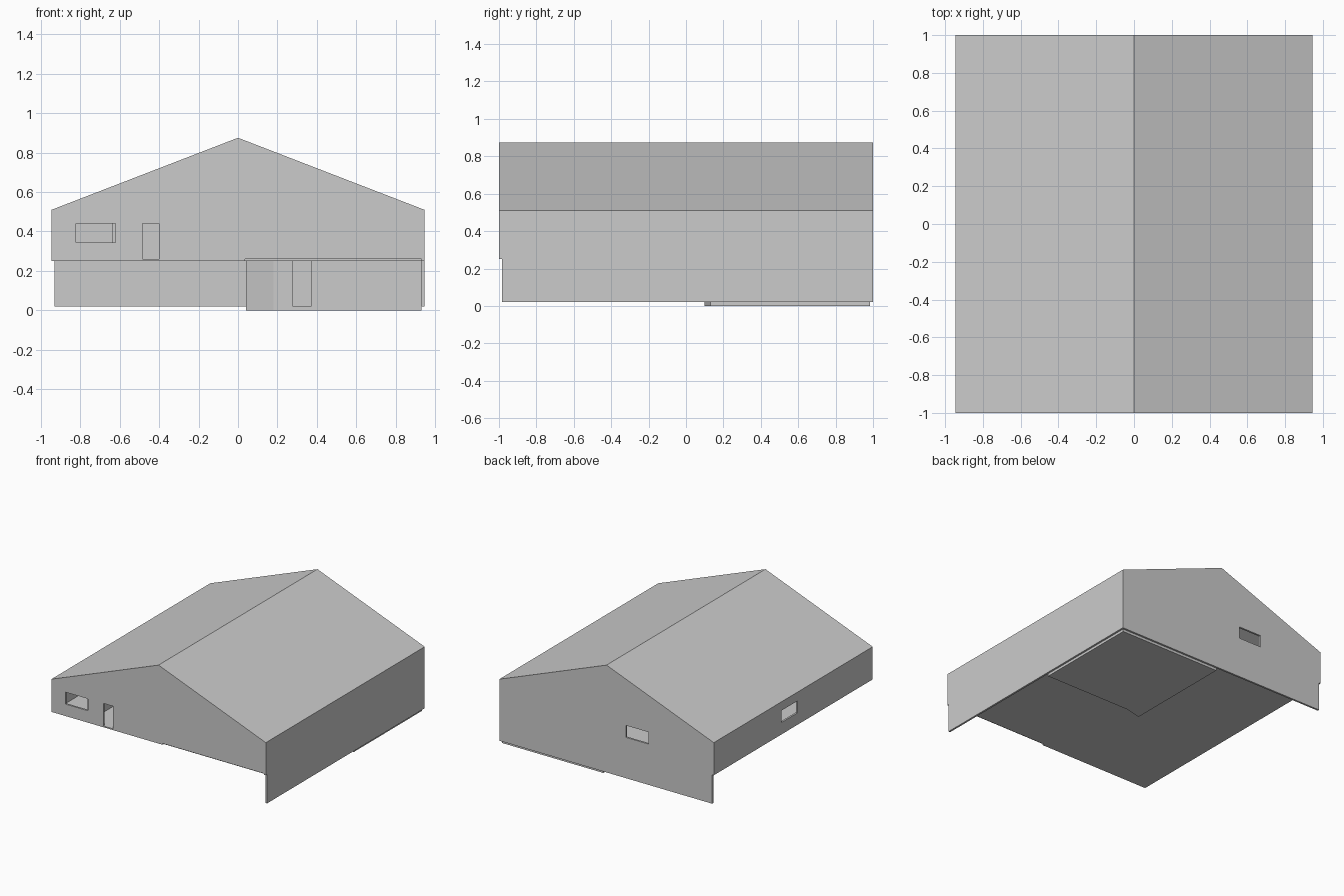
import bpy, bmesh

if "Cube" in bpy.data.objects:
    bpy.data.objects.remove(bpy.data.objects["Cube"])


def prism(name, pts, axis, a, b):
    """Extrude a 2D outline along z (plan outline) or y (front outline)."""
    place = (lambda p, t: (p[0], p[1], t)) if axis == 'z' else (lambda p, t: (p[0], t, p[1]))
    bm = bmesh.new()
    lo = [bm.verts.new(place(p, a)) for p in pts]
    hi = [bm.verts.new(place(p, b)) for p in pts]
    bm.faces.new(lo)
    bm.faces.new(hi)
    n = len(pts)
    for i in range(n):
        j = (i + 1) % n
        bm.faces.new((lo[i], lo[j], hi[j], hi[i]))
    bmesh.ops.recalc_face_normals(bm, faces=bm.faces)
    me = bpy.data.meshes.new(name)
    bm.to_mesh(me)
    bm.free()
    ob = bpy.data.objects.new(name, me)
    bpy.context.collection.objects.link(ob)
    return ob


def box(name, x0, x1, y0, y1, z0, z1):
    return prism(name, [(x0, y0), (x1, y0), (x1, y1), (x0, y1)], 'z', z0, z1)


def cut(ob, cutter):
    """Subtract the cutter, apply the result and remove the cutter."""
    mod = ob.modifiers.new("cut", 'BOOLEAN')
    mod.operation = 'DIFFERENCE'
    mod.solver = 'EXACT'
    mod.object = cutter
    bpy.context.view_layer.update()
    dg = bpy.context.evaluated_depsgraph_get()
    me = bpy.data.meshes.new_from_object(ob.evaluated_get(dg))
    ob.modifiers.clear()
    ob.data = me
    bpy.data.objects.remove(cutter)


W, T = 0.945, 0.015          # half width and wall thickness
FLOOR, EAVE, RIDGE = 0.25, 0.51, 0.875

# hollow gabled house: walls, floor and roof
house = prism("house_shell", [(-W, FLOOR), (W, FLOOR), (W, EAVE), (0, RIDGE), (-W, EAVE)], 'y', -1, 1)
cut(house, prism("hollow", [(-W + T, FLOOR + 0.01), (W - T, FLOOR + 0.01), (W - T, EAVE - 0.01),
                            (0, RIDGE - T), (-W + T, EAVE - 0.01)], 'y', -1 + T, 1 - T))

# windows, front door and the shallow notch under the front wall
openings = [
    (-0.82, -0.62, -1.1, -0.95, 0.345, 0.44),
    (-0.485, -0.40, -1.1, -0.95, 0.26, 0.44),
    (-0.37, -0.17, 0.95, 1.1, 0.345, 0.44),
    (-1.1, -0.91, -0.055, 0.145, 0.345, 0.44),
    (0.035, 0.93, -1.1, -1 + T, 0.2, 0.26),
]
for o in openings:
    cut(house, box("opening", *o))

# inner partition behind the front window
box("partition", -0.635, -0.62, -1 + T, -0.2, FLOOR + 0.01, 0.5)

# lower walls under the right and back sides
box("lower_right_wall", W - T, W, -1 + T, 1 - T, 0.02, FLOOR)
box("lower_back_wall", -W + T, W, 1 - T, 1, 0.02, FLOOR)

# basement room with a slightly slanted front corner
box_x0, box_x1, back = 0.04, 0.93, 0.985
prism("basement_floor", [(box_x0, 0.10), (0.18, 0.13), (box_x1, 0.13), (box_x1, back), (box_x0, back)],
      'z', 0, 0.02)
box("basement_left_wall", box_x0, box_x0 + T, 0.118, back, 0.02, FLOOR)
prism("basement_slanted_wall", [(box_x0, 0.10), (0.18, 0.13), (0.18, 0.145), (box_x0, 0.118)],
      'z', 0.02, FLOOR)
for i, (x0, x1) in enumerate([(0.18, 0.28), (0.37, box_x1)]):
    box(f"basement_front_wall_{i + 1}", x0, x1, 0.13, 0.13 + T, 0.02, FLOOR)
